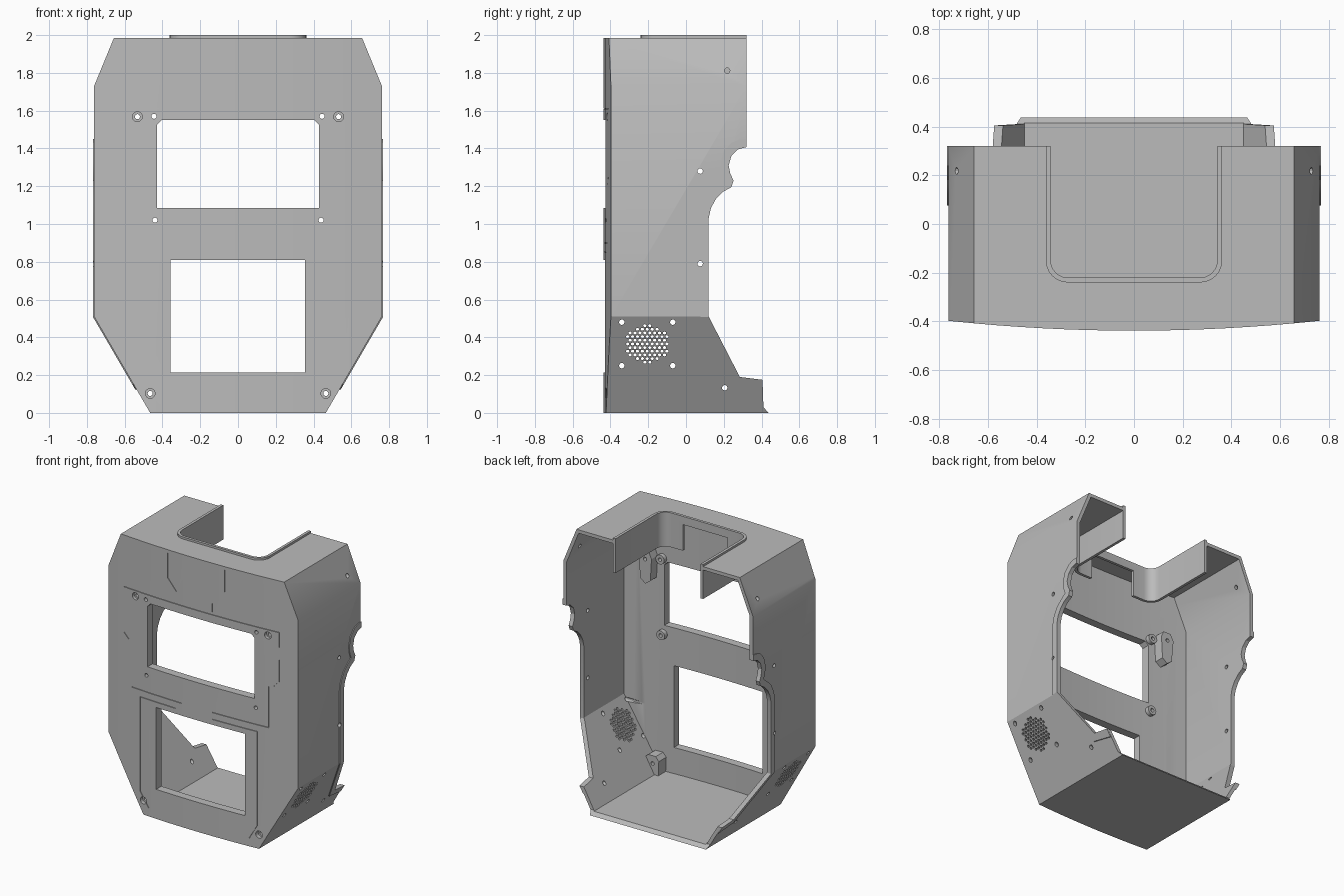
import bpy, bmesh, math
from mathutils import Vector

cube = bpy.data.objects.get("Cube")
if cube:
    bpy.data.objects.remove(cube, do_unlink=True)

grey = bpy.data.materials.new("light_grey")
grey.use_nodes = True
colour = (0.5, 0.5, 0.5, 1)
grey.diffuse_color = colour
for node in grey.node_tree.nodes:
    if node.type == "BSDF_PRINCIPLED":
        node.inputs["Base Color"].default_value = colour


def prism(name, polys, axis, lo, hi):
    """Extrude closed outlines along one axis."""
    bm = bmesh.new()
    place = {"x": lambda a, b, t: (t, a, b),
             "y": lambda a, b, t: (a, t, b),
             "z": lambda a, b, t: (a, b, t)}[axis]
    for poly in polys:
        ends = [[bm.verts.new(place(a, b, t)) for a, b in poly] for t in (lo, hi)]
        bm.faces.new(ends[0])
        bm.faces.new(ends[1])
        for i in range(len(poly)):
            j = (i + 1) % len(poly)
            bm.faces.new((ends[0][i], ends[0][j], ends[1][j], ends[1][i]))
    bmesh.ops.recalc_face_normals(bm, faces=bm.faces)
    mesh = bpy.data.meshes.new(name)
    bm.to_mesh(mesh)
    bm.free()
    mesh.materials.append(grey)
    obj = bpy.data.objects.new(name, mesh)
    bpy.context.collection.objects.link(obj)
    return obj


def boolean(obj, tool, operation, keep=False):
    mod = obj.modifiers.new("cut", "BOOLEAN")
    mod.solver = "EXACT"
    mod.operation = operation
    mod.object = tool
    graph = bpy.context.evaluated_depsgraph_get()
    mesh = bpy.data.meshes.new_from_object(obj.evaluated_get(graph))
    obj.modifiers.clear()
    obj.data = mesh
    if not keep:
        bpy.data.objects.remove(tool, do_unlink=True)


def offset(poly, d, closed=True):
    """Mitred offset to the right of travel (outwards if counter-clockwise)."""
    out, n = [], len(poly)
    for i in range(n):
        p = Vector(poly[i])
        a = Vector(poly[i - 1]) if closed or i > 0 else None
        b = Vector(poly[(i + 1) % n]) if closed or i < n - 1 else None
        dirs = [v.normalized() for v in (p - a if a else None, b - p if b else None) if v]
        norms = [Vector((v.y, -v.x)) for v in dirs]
        m = sum(norms, Vector((0, 0))).normalized()
        out.append(tuple(p + m * d / m.dot(norms[0])))
    return out


def circle(cx, cy, r, n=16, squash=1):
    return [(cx + r * math.cos(math.tau * i / n), cy + squash * r * math.sin(math.tau * i / n))
            for i in range(n)]


def mirrored(poly):
    return [poly, [(-a, b) for a, b in reversed(poly)]]


def both_sides(points, r, n=16):
    return [circle(s * x, z, r, n) for x, z in points for s in (-1, 1)]


def bowed_plan(shift, half=0.85, steps=18):
    front = [-half + 2 * half * i / steps for i in range(steps + 1)]
    return [(x, -0.438 + 0.07 * x * x + shift) for x in front] + [(half, 0.7), (-half, 0.7)]


def u_plan(w, y, r):
    pts = [(-w, 0.32), ]
    for cx, start in ((-w + r, math.pi), (w - r, 1.5 * math.pi)):
        pts += [(cx + r * math.cos(start + k * math.pi / 12),
                 y + r + r * math.sin(start + k * math.pi / 12)) for k in range(7)]
    return pts + [(w, 0.32)]


# Main outlines
outline = [(-0.465, 0), (0.465, 0), (0.762, 0.51), (0.762, 1.73), (0.657, 1.985),
           (-0.657, 1.985), (-0.762, 1.73), (-0.762, 0.51)]
rear_edge = [(0.405, 0.175), (0.285, 0.19), (0.12, 0.51), (0.12, 1.03), (0.132, 1.085),
             (0.16, 1.135), (0.195, 1.17), (0.24, 1.195), (0.252, 1.23), (0.235, 1.265),
             (0.226, 1.31), (0.24, 1.36), (0.275, 1.395), (0.32, 1.407)]
lip_edge = [(0.405, 0.125), (0.25, 0.15), (0.075, 0.51), (0.075, 1.04), (0.088, 1.1),
            (0.12, 1.16), (0.165, 1.2), (0.203, 1.23), (0.188, 1.27), (0.182, 1.32),
            (0.2, 1.385), (0.24, 1.43), (0.28, 1.446), (0.32, 1.45)]
side_profile = [(-0.7, -0.1), (0.527, -0.1), (0.41, 0.03)] + rear_edge + [(0.32, 2.1), (-0.7, 2.1)]

# Hollow housing
body = prism("housing", [outline], "y", -0.6, 0.6)
boolean(body, prism("plan", [bowed_plan(0)], "z", -0.2, 2.2), "INTERSECT")
boolean(body, prism("side", [side_profile], "x", -1, 1), "INTERSECT")
cavity = prism("cavity", [offset(outline, -0.025)], "y", -0.6, 0.65)
boolean(cavity, prism("plan", [bowed_plan(0.06)], "z", -0.2, 2.2), "INTERSECT")
boolean(body, cavity, "DIFFERENCE")

# Screw bosses behind the front wall
ring_spots = [(0.445, 1.57), (0.44, 1.02)]
boolean(body, prism("ring_bosses", both_sides(ring_spots, 0.034), "y", -0.4, -0.335), "UNION")
hanger = [(0.49, 1.42), (0.53, 1.39), (0.57, 1.42), (0.585, 1.58), (0.56, 1.625),
          (0.5, 1.625), (0.481, 1.58)]
boolean(body, prism("hangers", mirrored(hanger), "y", -0.39, -0.29), "UNION")
foot = [(0.42, 0.01), (0.46, 0.01), (0.53, 0.135), (0.5, 0.16), (0.44, 0.16), (0.415, 0.13)]
boolean(body, prism("foot_bosses", mirrored(foot), "y", -0.4, -0.28), "UNION")

# Front windows and top opening
upper = [(-0.43, 1.085), (0.43, 1.085), (0.43, 1.525), (0.405, 1.55), (-0.405, 1.55), (-0.43, 1.525)]
lower = [(-0.358, 0.215), (0.355, 0.215), (0.355, 0.81), (-0.358, 0.81)]
boolean(body, prism("windows", [upper, lower], "y", -0.6, -0.2), "DIFFERENCE")
opening = u_plan(0.362, -0.24, 0.09)
opening = [(-0.362, 0.5)] + opening[1:-1] + [(0.362, 0.5)]
boolean(body, prism("opening", [opening], "z", 1.8, 2.2), "DIFFERENCE")

# Front screw holes, with counterbores on the corner screws
screws = [(0.533, 1.568), (0.465, 0.103)]
boolean(body, prism("bores", both_sides(screws, 0.026), "y", -0.6, -0.395), "DIFFERENCE")
boolean(body, prism("holes", both_sides(screws + ring_spots, 0.0135), "y", -0.6, -0.2), "DIFFERENCE")

# Speaker vents and side screw holes, drilled straight through both sides
drill = []
pitch = 0.026
for row in range(-5, 6):
    for col in range(-6, 6):
        y, z = (col + 0.5 * (row % 2)) * pitch, row * pitch * 0.866
        if math.hypot(y, z) < 0.115:
            drill.append(circle(-0.205 + y, 0.365 + 0.86 * z, 0.009, 8, 0.86))
for y, z in [(-0.34, 0.48), (-0.07, 0.48), (-0.34, 0.25), (-0.07, 0.25), (0.205, 0.133),
             (0.075, 0.79), (0.075, 1.28), (0.218, 1.812)]:
    drill.append(circle(y, z, 0.0145, 12))
drills = prism("drills", drill, "x", -1, 1)
boolean(body, drills, "DIFFERENCE", keep=True)

# Shallow panel seams on the bowed front
seams = [
    [(-0.59, 1.24), (-0.63, 1.28), (-0.63, 1.61), (0.62, 1.61), (0.62, 1.5)],
    [(-0.56, 0.9), (-0.15, 0.9)], [(0.1, 0.9), (0.54, 0.9), (0.54, 1.2)],
    [(0.58, 1.21), (0.62, 1.25), (0.62, 1.41)],
    [(-0.42, 0.06), (-0.49, 0.16), (-0.49, 0.85), (-0.2, 0.85)],
    [(0.1, 0.85), (0.45, 0.85), (0.45, 0.16), (0.39, 0.06)],
    [(-0.26, 1.96), (-0.26, 1.78), (-0.19, 1.7)],
    [(0.2, 1.96), (0.2, 1.8)], [(0.1, 1.69), (0.1, 1.63)],
]
strips = [offset(s, 0.002, False) + offset(s, -0.002, False)[::-1] for s in seams]
grooves = prism("grooves", strips, "y", -0.6, -0.36)
boolean(grooves, prism("plan", [bowed_plan(0.006)], "z", -0.2, 2.2), "DIFFERENCE")
boolean(body, grooves, "DIFFERENCE")

# Raised lip along the rear edge of both side walls
lip = prism("rear_edge_lip", [rear_edge + lip_edge[::-1]], "x", -1, 1)
boolean(lip, prism("outer", [offset(outline, 0.006)], "y", -0.6, 0.6), "INTERSECT")
boolean(lip, prism("inner", [outline], "y", -0.7, 0.7), "DIFFERENCE")
boolean(lip, drills, "DIFFERENCE")

# Collar lining the top opening
collar = prism("top_collar", [u_plan(0.362, -0.24, 0.09)], "z", 1.75, 2.0)
bore = u_plan(0.342, -0.22, 0.07)
bore = [(-0.342, 0.5)] + bore[1:-1] + [(0.342, 0.5)]
boolean(collar, prism("bore", [bore], "z", 1.6, 2.2), "DIFFERENCE")
notch = [(-0.18, 1.6), (0.18, 1.6), (0.18, 1.94), (-0.18, 1.94)]
boolean(collar, prism("notch", [notch], "y", -0.4, -0.1), "DIFFERENCE")

for obj in (body, lip, collar):
    bpy.ops.object.select_all(action="DESELECT")
    obj.select_set(True)
    bpy.context.view_layer.objects.active = obj
    bpy.ops.object.shade_smooth_by_angle(angle=math.radians(25))
